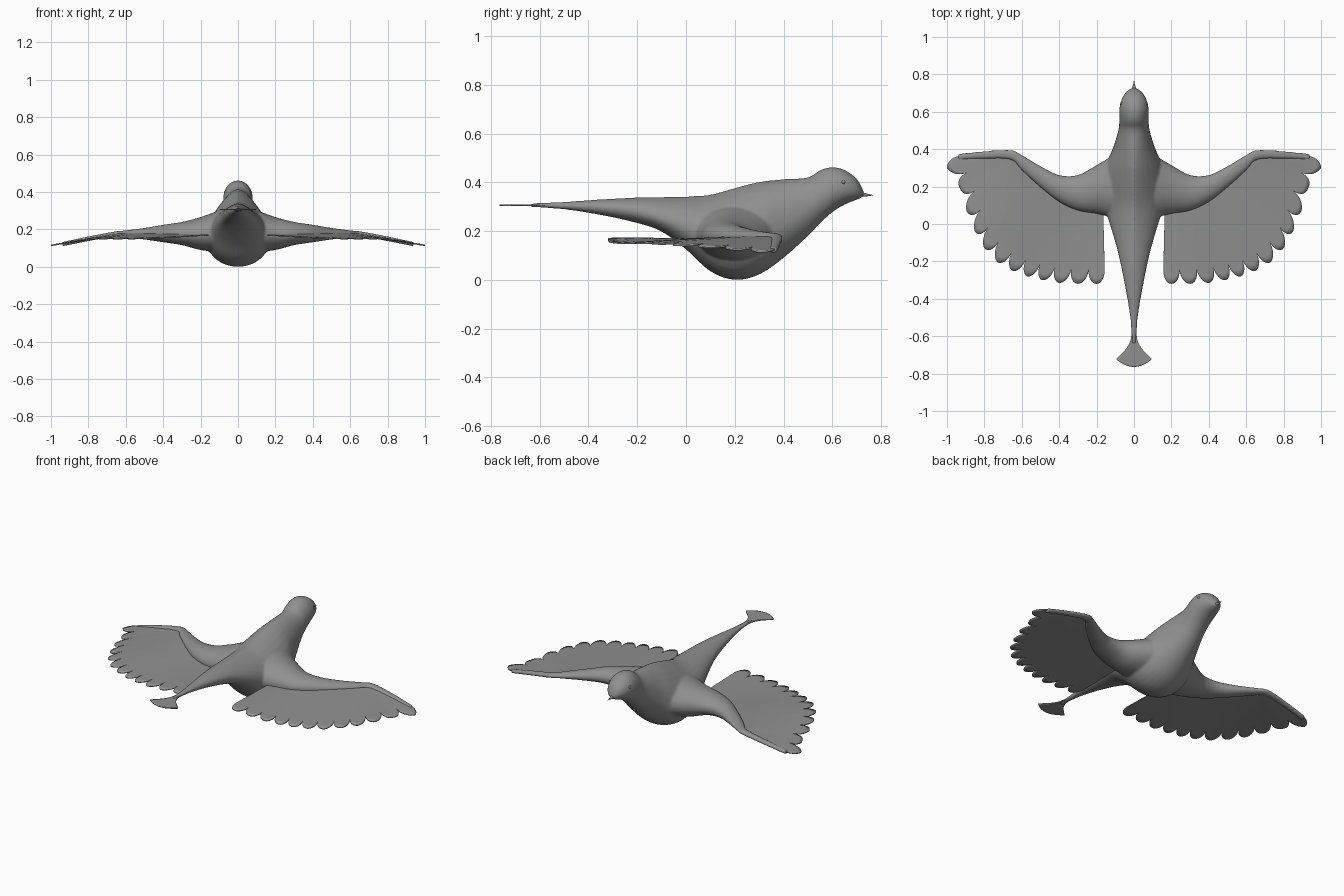
import bpy, bmesh, math
from mathutils import Vector

if "Cube" in bpy.data.objects:
    bpy.data.objects.remove(bpy.data.objects["Cube"])

grey = bpy.data.materials.new("plain grey")
grey.diffuse_color = (0.28, 0.28, 0.28, 1)
grey.use_nodes = True
grey.node_tree.nodes["Principled BSDF"].inputs["Base Color"].default_value = grey.diffuse_color


def make_object(name, bm, smooth=True):
    bmesh.ops.recalc_face_normals(bm, faces=bm.faces)
    mesh = bpy.data.meshes.new(name)
    bm.to_mesh(mesh)
    bm.free()
    mesh.materials.append(grey)
    for p in mesh.polygons:
        p.use_smooth = smooth
    ob = bpy.data.objects.new(name, mesh)
    bpy.context.collection.objects.link(ob)
    return ob


def curve_at(pts, s):
    """Smooth interpolation through equal-length tuples; s counts points."""
    i = max(0, min(int(s), len(pts) - 2))
    t = s - i
    a, b, c, d = (pts[max(0, min(k, len(pts) - 1))] for k in (i - 1, i, i + 1, i + 2))
    return [0.5 * (2 * q + (r - p) * t + (2 * p - 5 * q + 4 * r - w) * t * t
                   + (3 * q - p - 3 * r + w) * t ** 3) for p, q, r, w in zip(a, b, c, d)]


def loft(bm, stations, ring, steps=5, sides=32):
    """Closed skin through rings made from interpolated stations."""
    n = (len(stations) - 1) * steps
    loops = []
    for k in range(n + 1):
        v = curve_at(stations, k / steps)
        loops.append([bm.verts.new(ring(v, 2 * math.pi * j / sides)) for j in range(sides)])
    for a, b in zip(loops, loops[1:]):
        for j in range(sides):
            bm.faces.new((a[j], a[(j + 1) % sides], b[(j + 1) % sides], b[j]))
    bm.faces.new(loops[0])
    bm.faces.new(loops[-1][::-1])


def grid_sheet(bm, rows):
    vs = [[bm.verts.new(p) for p in row] for row in rows]
    for a, b in zip(vs, vs[1:]):
        for j in range(len(a) - 1):
            bm.faces.new((a[j], a[j + 1], b[j + 1], b[j]))


def thicken(ob, amount):
    m = ob.modifiers.new("thickness", "SOLIDIFY")
    m.thickness = amount
    m.offset = 0


# Body stations: y, half width, top z, bottom z, widest z, upper taper
BODY = [
    (-0.64, 0.012, 0.314, 0.298, 0.306, 1.0),
    (-0.50, 0.021, 0.320, 0.289, 0.303, 1.0),
    (-0.35, 0.045, 0.330, 0.266, 0.298, 1.2),
    (-0.20, 0.075, 0.338, 0.233, 0.280, 1.4),
    (-0.10, 0.100, 0.340, 0.198, 0.250, 1.5),
    (0.00, 0.130, 0.342, 0.125, 0.215, 1.6),
    (0.10, 0.160, 0.350, 0.035, 0.170, 1.6),
    (0.20, 0.172, 0.377, 0.000, 0.150, 1.5),
    (0.30, 0.158, 0.402, 0.022, 0.165, 1.4),
    (0.40, 0.115, 0.413, 0.090, 0.220, 1.2),
    (0.50, 0.084, 0.420, 0.180, 0.290, 1.0),
    (0.55, 0.079, 0.450, 0.232, 0.335, 1.0),
    (0.60, 0.079, 0.462, 0.277, 0.365, 1.0),
    (0.65, 0.072, 0.451, 0.308, 0.375, 1.0),
    (0.70, 0.048, 0.415, 0.328, 0.368, 1.0),
    (0.728, 0.012, 0.365, 0.340, 0.352, 1.0),
]
# Wing arm stations: x, centre y, centre z, half chord, half height
ARM = [
    (0.00, 0.200, 0.200, 0.190, 0.110),
    (0.10, 0.200, 0.190, 0.170, 0.110),
    (0.20, 0.185, 0.178, 0.130, 0.088),
    (0.30, 0.167, 0.178, 0.095, 0.062),
    (0.40, 0.190, 0.178, 0.072, 0.047),
    (0.50, 0.253, 0.177, 0.057, 0.031),
    (0.60, 0.328, 0.177, 0.042, 0.018),
    (0.66, 0.370, 0.175, 0.027, 0.014),
    (0.80, 0.369, 0.150, 0.021, 0.013),
    (0.94, 0.358, 0.121, 0.018, 0.012),
]


def body_ring(v, a):
    y, w, zt, zb, zw, p = v
    c, s = math.cos(a), math.sin(a)
    if s >= 0:
        return (w * math.copysign(abs(c) ** p, c), y, zw + (zt - zw) * s)
    return (w * c, y, zw + (zw - zb) * s)


# Body and wing arms fused into one smooth skin
bm = bmesh.new()
loft(bm, BODY, body_ring)
for side in (-1, 1):
    loft(bm, ARM, lambda v, a: (side * v[0], v[1] + v[3] * math.cos(a), v[2] + v[4] * math.sin(a)))
body = make_object("body_and_wing_arms", bm)
rm = body.modifiers.new("fuse", "REMESH")
rm.mode = "VOXEL"
rm.voxel_size = 0.007
rm.use_smooth_shade = True
sm = body.modifiers.new("soften", "SMOOTH")
sm.factor = 0.5
sm.iterations = 8

# Feather tips from wing tip to body, with a guide point past each end
TIPS = [(1.0, 0.42, 0.112), (1.0, 0.30, 0.115), (0.93, 0.19, 0.125), (0.895, 0.07, 0.135),
        (0.85, -0.04, 0.142), (0.80, -0.13, 0.148), (0.73, -0.205, 0.15), (0.65, -0.25, 0.15),
        (0.57, -0.28, 0.15), (0.49, -0.30, 0.152), (0.40, -0.315, 0.156), (0.30, -0.32, 0.162),
        (0.20, -0.32, 0.168), (0.11, -0.32, 0.172)]
ROOTS = [(0.66, 0.385, 0.175), (0.63, 0.35, 0.176), (0.57, 0.30, 0.177), (0.47, 0.23, 0.177),
         (0.36, 0.17, 0.175), (0.26, 0.13, 0.172), (0.165, 0.10, 0.168)]
FEATHERS, COLS, ROWS, NOTCH = 12, 16, 14, 0.08


def feather_columns(side):
    cols = []
    for k in range(FEATHERS * COLS + 1):
        f = k / COLS
        # cosine spacing keeps each rounded tip even
        u = -math.cos(math.pi * (k % COLS) / COLS)
        s = int(f) + (u + 1) / 2
        root = Vector(curve_at(ROOTS, s / FEATHERS * (len(ROOTS) - 1)))
        g = s + 0.5
        i = min(int(g), len(TIPS) - 2)
        end = Vector(TIPS[i]).lerp(Vector(TIPS[i + 1]), g - i)
        end -= (end - root).normalized() * NOTCH * (1 - math.sqrt(max(0, 1 - u * u)))
        col = []
        for r in range(ROWS + 1):
            p = root.lerp(end, r / ROWS)
            col.append((side * p.x, p.y, p.z))
        cols.append(col)
    return cols


for side, label in ((-1, "left"), (1, "right")):
    # Scalloped feather sheet
    bm = bmesh.new()
    grid_sheet(bm, feather_columns(side))
    thicken(make_object(label + "_wing_feathers", bm), 0.007)

    # Eye
    bm = bmesh.new()
    bmesh.ops.create_uvsphere(bm, u_segments=12, v_segments=8, radius=0.008)
    bmesh.ops.translate(bm, verts=bm.verts, vec=(side * 0.066, 0.645, 0.400))
    make_object(label + "_eye", bm)

# Tail fan, flaring to a curved rear edge
bm = bmesh.new()
FAN = [(-0.56, 0.012), (-0.61, 0.016), (-0.64, 0.026), (-0.67, 0.045), (-0.70, 0.074), (-0.722, 0.096)]
rows = []
for k in range(21):
    y, w = curve_at(FAN, k / 4)
    us = [j / 8 - 1 for j in range(17)]
    rows.append([(w * u, y - 0.042 * (k / 20) ** 2 * (1 - u * u), 0.306) for u in us])
grid_sheet(bm, rows)
thicken(make_object("tail_fan", bm), 0.006)

# Beak
bm = bmesh.new()
BEAK = [(0.70, 0.016, 0.354, 0.014), (0.725, 0.011, 0.350, 0.009),
        (0.745, 0.005, 0.348, 0.005), (0.766, 0.001, 0.347, 0.001)]
loft(bm, BEAK, lambda v, a: (v[1] * math.cos(a), v[0], v[2] + v[3] * math.sin(a)), 3, 12)
make_object("beak", bm)
